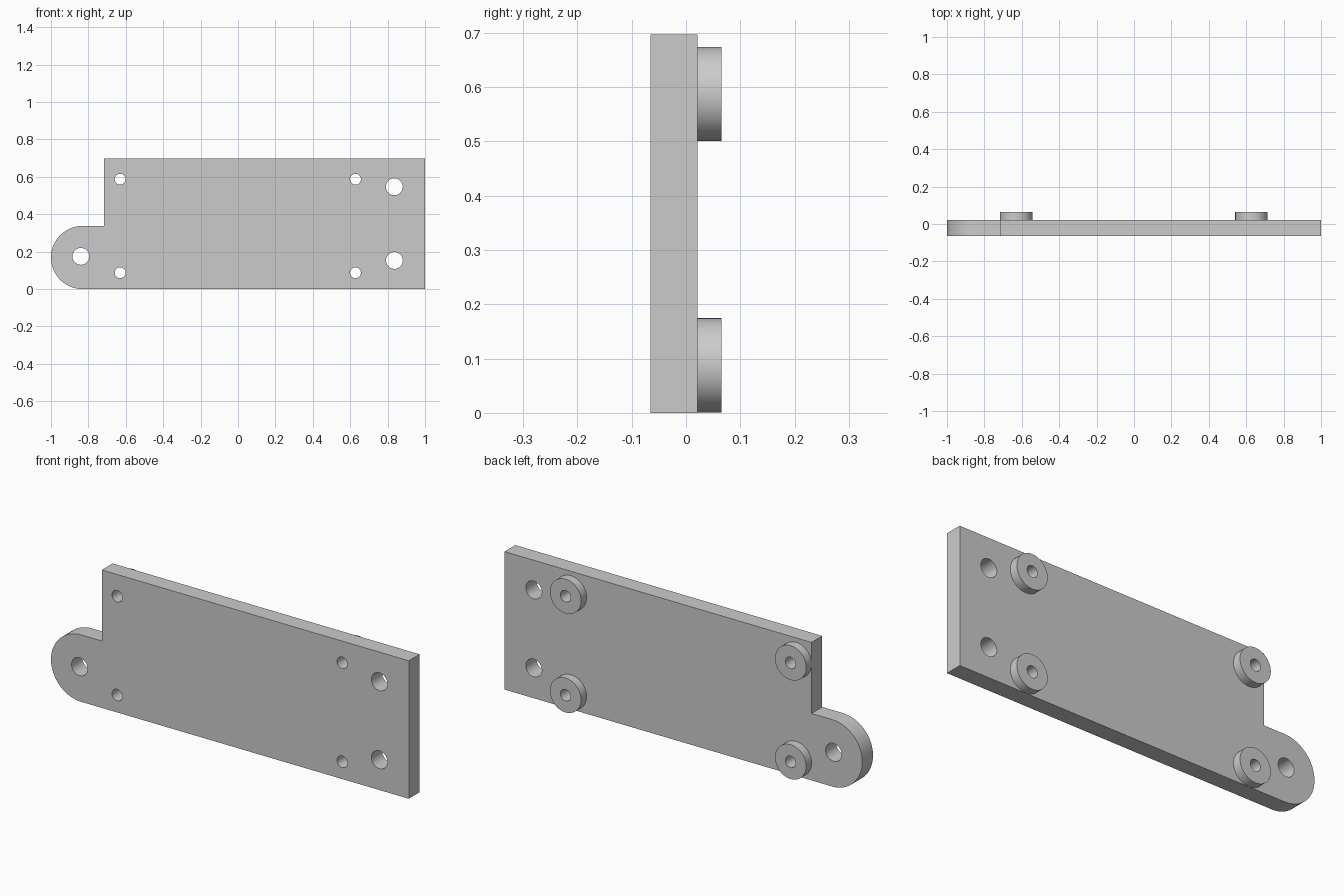
import bpy
import bmesh
from math import cos, sin, pi, radians

cube = bpy.data.objects.get("Cube")
if cube:
    bpy.data.objects.remove(cube, do_unlink=True)

# Plain grey metal
grey = bpy.data.materials.new("grey metal")
grey.use_nodes = True
colour = (0.6, 0.6, 0.6, 1)
grey.diffuse_color = colour
grey.node_tree.nodes["Principled BSDF"].inputs["Base Color"].default_value = colour

FRONT, FACE, BACK = -0.065, 0.021, 0.065
BOLT_R, PIN_R, BOSS_R = 0.029, 0.045, 0.087


def arc(cx, cz, r, start=0, end=2 * pi, n=48, closed=True):
    """Points on an arc; a closed circle leaves out the repeated end point."""
    count = n if closed else n + 1
    return [(cx + r * cos(start + (end - start) * i / n),
             cz + r * sin(start + (end - start) * i / n)) for i in range(count)]


def plate(name, loops, y0, y1):
    """Fill an outline with holes and extrude it from y0 to y1."""
    bm = bmesh.new()
    for loop in loops:
        verts = [bm.verts.new((x, y0, z)) for x, z in loop]
        for a, b in zip(verts, verts[1:] + verts[:1]):
            bm.edges.new((a, b))
    bmesh.ops.triangle_fill(bm, use_beauty=True, edges=bm.edges[:])
    ext = bmesh.ops.extrude_face_region(bm, geom=bm.faces[:], use_keep_orig=True)
    moved = [g for g in ext["geom"] if isinstance(g, bmesh.types.BMVert)]
    bmesh.ops.translate(bm, verts=moved, vec=(0, y1 - y0, 0))
    bmesh.ops.recalc_face_normals(bm, faces=bm.faces[:])
    mesh = bpy.data.meshes.new(name)
    bm.to_mesh(mesh)
    bm.free()
    mesh.materials.append(grey)
    obj = bpy.data.objects.new(name, mesh)
    bpy.context.collection.objects.link(obj)
    bpy.ops.object.select_all(action="DESELECT")
    obj.select_set(True)
    bpy.context.view_layer.objects.active = obj
    bpy.ops.object.shade_smooth_by_angle(angle=radians(30))


# Mounting plate with a rounded tab, pin holes and bolt holes
bolts = [(x, z) for x in (-0.63, 0.628) for z in (0.0875, 0.5875)]
pins = [(-0.84, 0.175), (0.836, 0.153), (0.836, 0.547)]
outline = [(1, 0), (1, 0.697), (-0.716, 0.697), (-0.716, 0.338)]
outline += arc(-0.831, 0.169, 0.169, pi / 2, 3 * pi / 2, 32, closed=False)
holes = [arc(x, z, BOLT_R) for x, z in bolts] + [arc(x, z, PIN_R) for x, z in pins]
plate("mounting_plate", [outline] + holes, FRONT, FACE)

# Round spacers behind the bolt holes
for (x, z), place in zip(bolts, ("right_lower", "right_upper", "left_lower", "left_upper")):
    plate("spacer_" + place, [arc(x, z, BOSS_R), arc(x, z, BOLT_R)], FACE, BACK)
